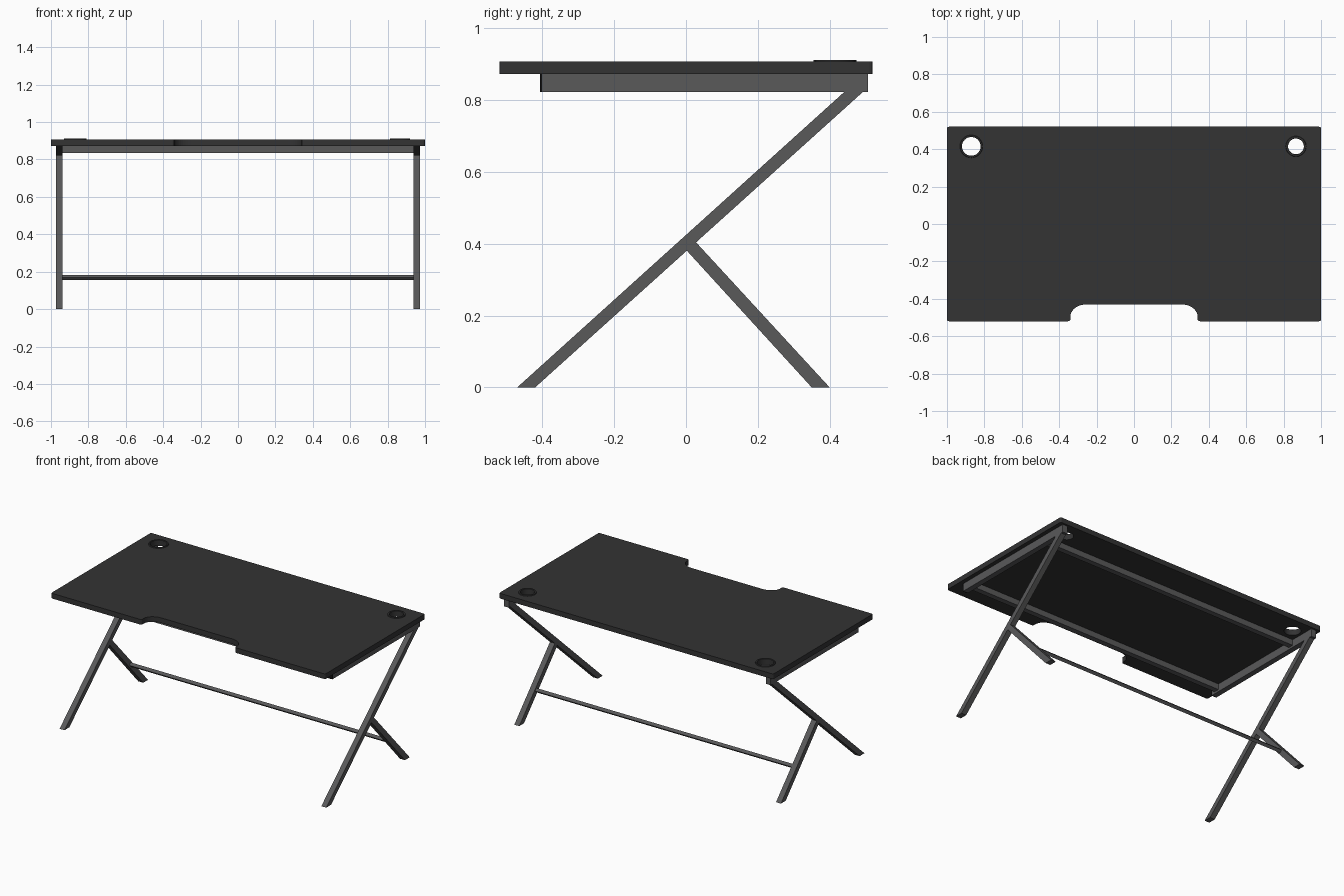
import bpy, bmesh
from math import sin, cos, pi
from mathutils import Vector

if "Cube" in bpy.data.objects:
    bpy.data.objects.remove(bpy.data.objects["Cube"])


def material(name, v):
    m = bpy.data.materials.new(name)
    m.diffuse_color = (v, v, v * 1.02, 1)
    m.use_nodes = True
    m.node_tree.nodes["Principled BSDF"].inputs["Base Color"].default_value = m.diffuse_color
    return m


BLACK = material("dark_board", 0.033)
STEEL = material("grey_steel", 0.10)
CAP = material("black_plastic", 0.005)


def make_object(name, bm, mat):
    bmesh.ops.recalc_face_normals(bm, faces=bm.faces)
    me = bpy.data.meshes.new(name)
    bm.to_mesh(me)
    bm.free()
    ob = bpy.data.objects.new(name, me)
    bpy.context.collection.objects.link(ob)
    if mat:
        me.materials.append(mat)
    return ob


def prism(name, pts, offset, mat, mirror=False):
    """Closed outline of 3D points extruded along an offset."""
    bm = bmesh.new()
    face = bm.faces.new([bm.verts.new(p) for p in pts])
    ext = bmesh.ops.extrude_face_region(bm, geom=[face], use_keep_orig=True)
    moved = [g for g in ext["geom"] if isinstance(g, bmesh.types.BMVert)]
    bmesh.ops.translate(bm, verts=moved, vec=Vector(offset))
    ob = make_object(name, bm, mat)
    if mirror:
        ob.modifiers.new("mirror", "MIRROR")
    return ob


def side_part(name, yz, mat, x0=0.937, x1=0.973):
    return prism(name, [(x0, y, z) for y, z in yz], (x1 - x0, 0, 0), mat, True)


def cross_bar(name, yz, mat):
    return prism(name, [(-0.937, y, z) for y, z in yz], (1.874, 0, 0), mat)


def rect(y0, y1, z0, z1):
    return [(y0, z0), (y1, z0), (y1, z1), (y0, z1)]


def arc(cx, cy, rx, ry, a0, a1, n):
    return [(cx + rx * cos(a0 + (a1 - a0) * i / n),
             cy + ry * sin(a0 + (a1 - a0) * i / n)) for i in range(n + 1)]


def lathe(name, profile, centre, mat, n=40):
    """Closed (radius, z) profile swept round a vertical axis."""
    bm = bmesh.new()
    rings = [[bm.verts.new((centre[0] + r * cos(2 * pi * i / n),
                            centre[1] + r * sin(2 * pi * i / n), z))
              for r, z in profile] for i in range(n)]
    k = len(profile)
    for i in range(n):
        a, b = rings[i], rings[(i + 1) % n]
        for j in range(k):
            bm.faces.new((a[j], b[j], b[(j + 1) % k], a[(j + 1) % k]))
    return make_object(name, bm, mat)


# Tabletop with the front cutout
Z0, Z1 = 0.873, 0.907
half = arc(0.352, -0.508, 0.012, 0.012, 1.5 * pi, pi, 4)
half += arc(0.255, -0.495, 0.085, 0.065, 0, pi / 2, 10)
right = arc(0.99, 0.51, 0.01, 0.01, pi / 2, 0, 3)
right += arc(0.99, -0.51, 0.01, 0.01, 0, -pi / 2, 3) + half
outline = right + [(-x, y) for x, y in reversed(right)]
top = prism("tabletop", [(x, y, Z0) for x, y in outline], (0, 0, Z1 - Z0), BLACK)

# Cable holes and their grommets
for side, x, r_in, r_out in (("left", -0.87, 0.050, 0.061), ("right", 0.866, 0.042, 0.055)):
    y, r_mid = 0.415, (r_in + r_out) / 2
    bm = bmesh.new()
    bmesh.ops.create_cone(bm, cap_ends=True, segments=40, radius1=r_mid,
                          radius2=r_mid, depth=0.2)
    bmesh.ops.translate(bm, verts=bm.verts, vec=(x, y, 0.89))
    cutter = make_object("hole_cutter_" + side, bm, None)
    cutter.hide_render = True
    cutter.hide_set(True)
    cut = top.modifiers.new("hole_" + side, "BOOLEAN")
    cut.operation, cut.solver, cut.object = "DIFFERENCE", "EXACT", cutter
    ring = lathe("grommet_" + side,
                 [(r_in, Z0), (r_mid, Z0), (r_mid, Z1), (r_out, Z1),
                  (r_out - 0.002, 0.912), (r_in + 0.002, 0.912), (r_in, 0.910)],
                 (x, y), BLACK)
    bpy.ops.object.select_all(action="DESELECT")
    ring.select_set(True)
    bpy.context.view_layer.objects.active = ring
    bpy.ops.object.shade_smooth_by_angle()

# Side rails with plastic end caps
side_part("side_rail", rect(-0.401, 0.507, 0.822, Z0), STEEL)
side_part("rail_end_cap", rect(-0.407, -0.401, 0.822, Z0), CAP)

# Cross rails under the top
cross_bar("front_cross_rail", rect(-0.378, -0.343, 0.835, Z0), STEEL)
cross_bar("back_cross_rail", rect(0.302, 0.337, 0.835, Z0), STEEL)

# Long diagonal legs and the short struts behind them
side_part("long_leg", [(-0.47, 0), (-0.42, 0), (0.492, 0.822), (0.44, 0.822)], STEEL)
side_part("short_leg", [(0.35, 0), (0.40, 0), (0.028, 0.404), (0.002, 0.381)], STEEL)

# Foot bar joining the short legs, turned to lie along them
cross_bar("stretcher", arc(0.221, 0.169, 0.0142, 0.0142, 0, 1.5 * pi, 3), STEEL)
